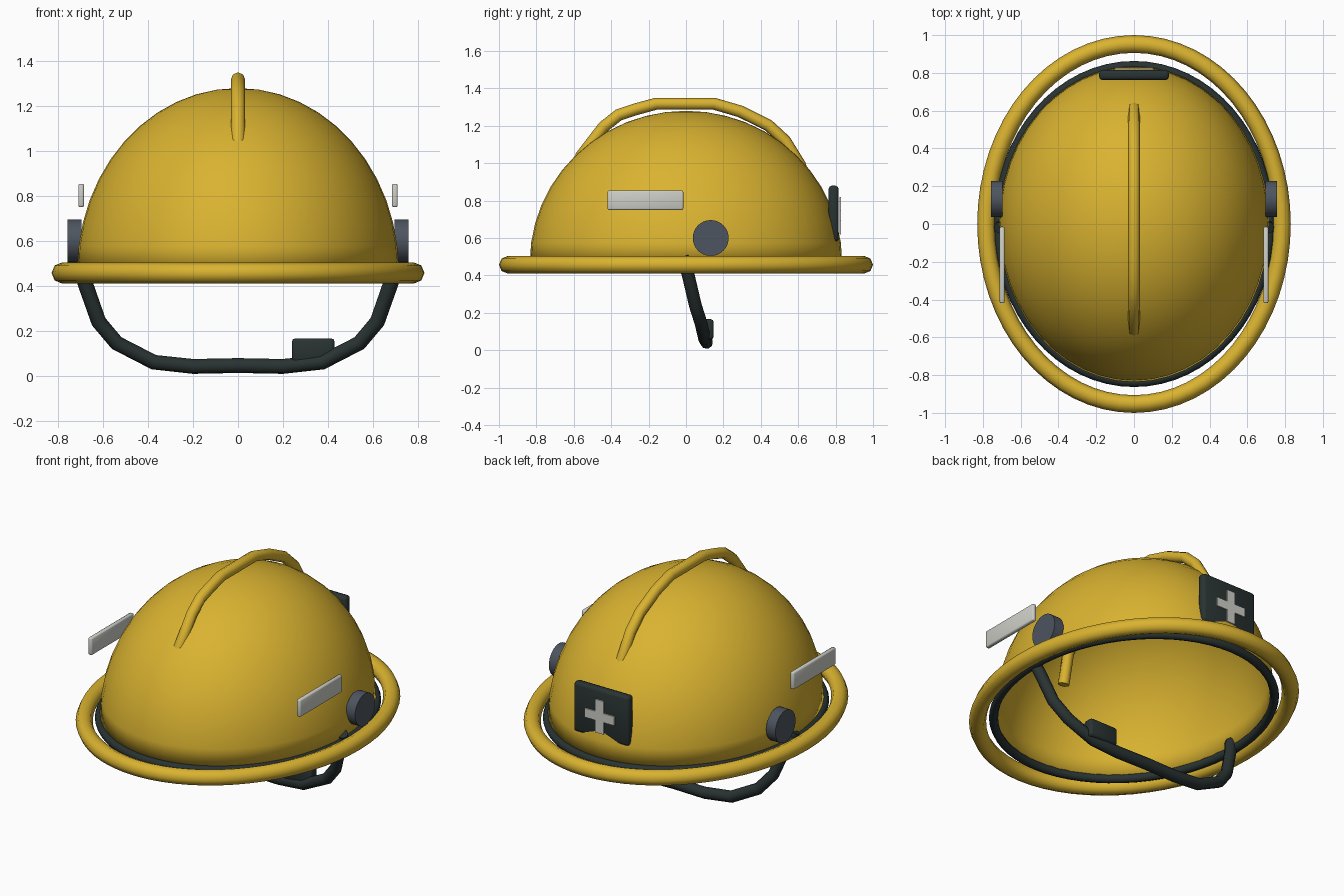
import bpy, bmesh
from math import sin, cos, pi, radians
from mathutils import Vector, Matrix

default = bpy.data.objects.get("Cube")
if default:
    bpy.data.objects.remove(default, do_unlink=True)


def material(name, rgb):
    m = bpy.data.materials.new(name)
    m.use_nodes = True
    color = (*rgb, 1)
    m.diffuse_color = color
    m.node_tree.nodes["Principled BSDF"].inputs["Base Color"].default_value = color
    return m


yellow = material("shell_yellow", (0.70, 0.45, 0.03))
dark = material("strap_dark", (0.022, 0.032, 0.032))
slate = material("knob_slate", (0.075, 0.09, 0.115))
pale = material("reflector_pale", (0.62, 0.62, 0.58))


def finish(ob, mat):
    ob.data.materials.clear()
    ob.data.materials.append(mat)
    bpy.ops.object.select_all(action="DESELECT")
    ob.select_set(True)
    bpy.context.view_layer.objects.active = ob
    bpy.ops.object.shade_smooth_by_angle(angle=radians(50))
    return ob


def from_bmesh(name, bm, mat):
    me = bpy.data.meshes.new(name)
    bm.to_mesh(me)
    bm.free()
    ob = bpy.data.objects.new(name, me)
    bpy.context.collection.objects.link(ob)
    return finish(ob, mat)


def tube(name, points, radius, mat, cyclic=False, sides=8):
    cu = bpy.data.curves.new(name, "CURVE")
    cu.dimensions = "3D"
    cu.bevel_depth = radius
    cu.bevel_resolution = (sides - 4) // 2
    cu.use_fill_caps = not cyclic
    sp = cu.splines.new("POLY")
    sp.points.add(len(points) - 1)
    for p, co in zip(sp.points, points):
        p.co = (*co, 1)
    sp.use_cyclic_u = cyclic
    ob = bpy.data.objects.new(name, cu)
    bpy.context.collection.objects.link(ob)
    bpy.ops.object.select_all(action="DESELECT")
    ob.select_set(True)
    bpy.context.view_layer.objects.active = ob
    bpy.ops.object.convert(target="MESH")
    return finish(bpy.context.object, mat)


def ellipse(rx, ry, z, n=64):
    return [(rx * cos(2 * pi * i / n), ry * sin(2 * pi * i / n), z) for i in range(n)]


def box(name, center, size, mat, bevel=0.0):
    bm = bmesh.new()
    bmesh.ops.create_cube(bm, size=1)
    bmesh.ops.scale(bm, vec=size, verts=bm.verts)
    bmesh.ops.translate(bm, vec=center, verts=bm.verts)
    if bevel:
        bmesh.ops.bevel(bm, geom=bm.edges[:], offset=bevel, segments=2,
                        profile=0.5, affect="EDGES")
    return from_bmesh(name, bm, mat)


# Domed shell, open underneath
bm = bmesh.new()
bmesh.ops.create_uvsphere(bm, u_segments=48, v_segments=24, radius=1)
bmesh.ops.delete(bm, geom=[v for v in bm.verts if v.co.z < -0.01], context="VERTS")
bmesh.ops.scale(bm, vec=(0.715, 0.835, 0.81), verts=bm.verts)
bmesh.ops.translate(bm, vec=(0, 0, 0.47), verts=bm.verts)
shell = from_bmesh("shell", bm, yellow)
wall = shell.modifiers.new("wall", "SOLIDIFY")
wall.thickness = 0.015
wall.offset = -1

# Brim ring and inner headband
tube("brim_ring", ellipse(0.783, 0.953, 0.457), 0.047, yellow, cyclic=True)
tube("headband", ellipse(0.718, 0.838, 0.455), 0.025, dark, cyclic=True)

# Crest along the top, with both ends sunk into the shell
crest = [(-0.6, 0.86), (-0.56, 1.04), (-0.44, 1.195), (-0.36, 1.258),
         (-0.27, 1.288), (-0.16, 1.318), (0.15, 1.318), (0.29, 1.277),
         (0.44, 1.203), (0.53, 1.12), (0.61, 0.99), (0.64, 0.88)]
tube("crest", [(0, y, z) for y, z in crest], 0.032, yellow)

# Chin strap, mirrored from one half
half = [(0.71, -0.02, 0.5), (0.68, 0.01, 0.41), (0.62, 0.05, 0.24),
        (0.54, 0.08, 0.145), (0.375, 0.1, 0.06), (0.2, 0.11, 0.041)]
strap = half + [(0, 0.11, 0.045)] + [(-x, y, z) for x, y, z in reversed(half)]
tube("chin_strap", strap, 0.034, dark)
box("strap_buckle", (0.335, 0.115, 0.112), (0.19, 0.065, 0.108), dark, 0.015)

# Side knobs and reflectors
for side, s in (("left", 1), ("right", -1)):
    bm = bmesh.new()
    bmesh.ops.create_cone(bm, cap_ends=True, segments=32, radius1=0.096,
                          radius2=0.096, depth=0.062)
    turn = Matrix.Translation((s * 0.727, 0.132, 0.6)) @ Matrix.Rotation(pi / 2, 4, "Y")
    bmesh.ops.transform(bm, matrix=turn, verts=bm.verts)
    from_bmesh(side + "_knob", bm, slate)
    box(side + "_reflector", (s * 0.698, -0.217, 0.802), (0.026, 0.405, 0.104), pale, 0.008)

# Rear badge with a thin cross-shaped plate
box("rear_badge", (0, 0.789, 0.73), (0.37, 0.054, 0.3), dark, 0.018)
arm, reach = 0.027, 0.1
corner = [(arm, reach), (arm, arm), (reach, arm)]
bm = bmesh.new()
outline = []
for i in range(4):
    a = -i * pi / 2
    for x, z in corner:
        outline.append(bm.verts.new((x * cos(a) - z * sin(a), 0.821,
                                     0.72 + x * sin(a) + z * cos(a))))
face = bm.faces.new(outline)
grown = bmesh.ops.extrude_face_region(bm, geom=[face])
bmesh.ops.translate(bm, vec=Vector((0, 0.008, 0)),
                    verts=[g for g in grown["geom"] if isinstance(g, bmesh.types.BMVert)])
bmesh.ops.recalc_face_normals(bm, faces=bm.faces)
from_bmesh("badge_cross", bm, pale)
